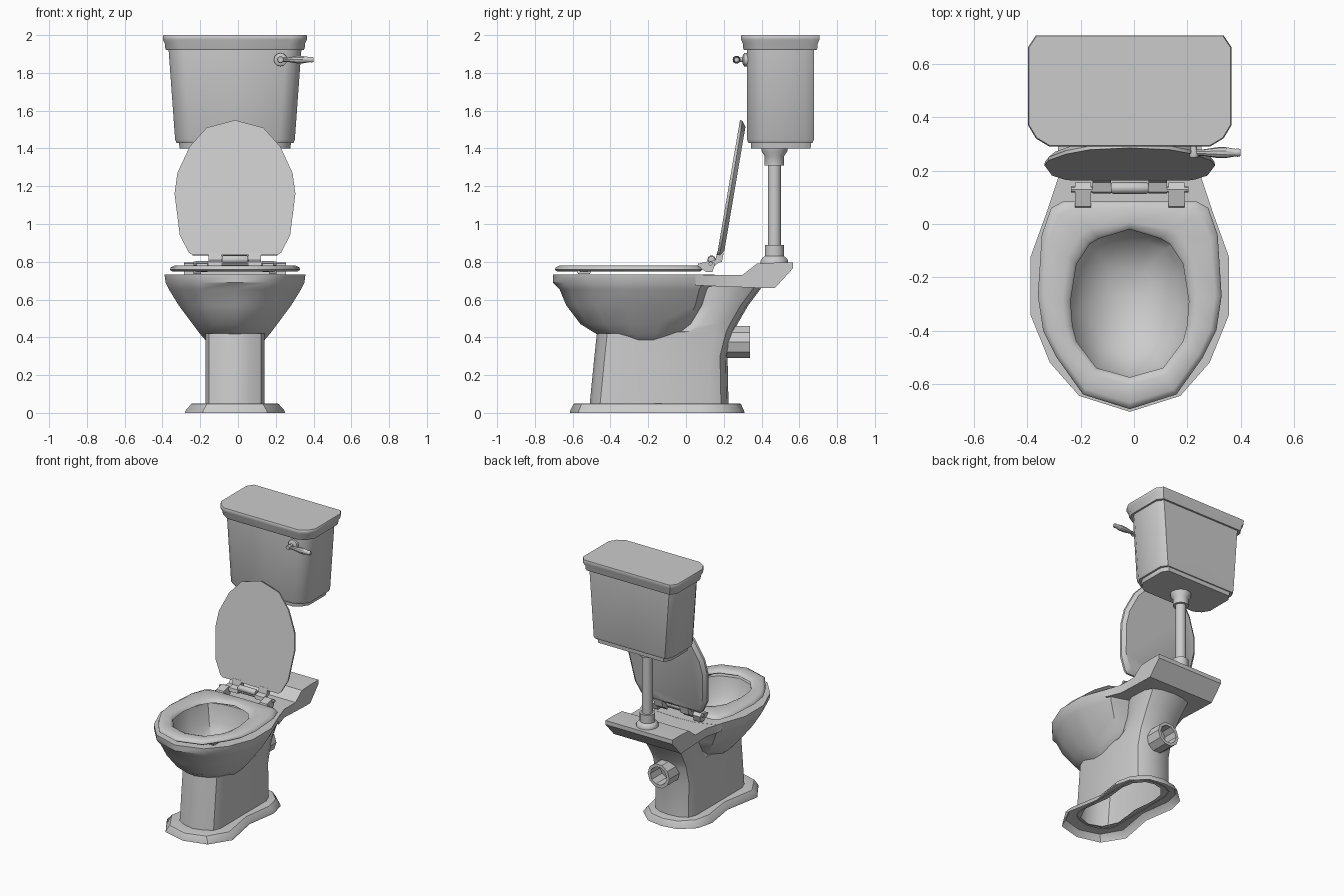
import bpy, bmesh, math
from mathutils import Vector

if "Cube" in bpy.data.objects:
    bpy.data.objects.remove(bpy.data.objects["Cube"])

CX = -0.016  # symmetry plane of the fixture


def finish(name, bm, angle=35):
    bmesh.ops.remove_doubles(bm, verts=bm.verts, dist=1e-5)
    bmesh.ops.recalc_face_normals(bm, faces=bm.faces)
    me = bpy.data.meshes.new(name)
    bm.to_mesh(me)
    bm.free()
    for p in me.polygons:
        p.use_smooth = True
    me.set_sharp_from_angle(angle=math.radians(angle))
    ob = bpy.data.objects.new(name, me)
    bpy.context.collection.objects.link(ob)
    return ob


def loft(name, rings, cap0=False, cap1=False, closed=False, angle=35):
    bm = bmesh.new()
    vs = [[bm.verts.new(p) for p in r] for r in rings]
    n = len(rings[0])
    for a, b in zip(vs, vs[1:] + (vs[:1] if closed else [])):
        for i in range(n):
            j = (i + 1) % n
            bm.faces.new((a[i], a[j], b[j], b[i]))
    if cap0:
        bm.faces.new(vs[0])
    if cap1:
        bm.faces.new(vs[-1])
    return finish(name, bm, angle)


def mirror(half):
    """Half outline (first and last on the centre line) to a full ring."""
    return list(half) + [(-x, y) for x, y in reversed(half[1:-1])]


def flat(half, z, sx=1, sy=1, cy=0, dy=0):
    return [Vector((CX + x * sx, cy + (y - cy) * sy + dy, z)) for x, y in mirror(half)]


def lathe(name, prof, origin, axis='Z', seg=12, closed=False):
    rings = []
    for r, h in prof:
        ring = []
        for k in range(seg):
            a = 2 * math.pi * k / seg
            u, v = r * math.cos(a), r * math.sin(a)
            p = {'X': (h, u, v), 'Y': (u, h, v), 'Z': (u, v, h)}[axis]
            ring.append(Vector(origin) + Vector(p))
        rings.append(ring)
    return loft(name, rings, not closed, not closed, closed)


def strip(name, prof, x0, x1):
    """Side profile (y, z) extruded across x."""
    return loft(name, [[Vector((x, y, z)) for y, z in prof] for x in (x0, x1)], True, True)


# Bowl: outer shell, rim and hollow inside
rim = [(0, -.705), (.19, -.645), (.30, -.52), (.373, -.34), (.373, -.125),
       (.295, .09), (.15, .14), (0, .15)]
levels = [(.37, .38, .20, 0), (.39, .43, .40, 0), (.42, .50, .55, 0), (.47, .60, .71, 0),
          (.57, .80, .86, 0), (.655, .94, .93, 0), (.69, .985, 1, 0), (.732, 1, 1, 0),
          (.732, .68, .70, -.04), (.60, .61, .65, -.04), (.51, .45, .50, -.04), (.445, .2, .2, -.04)]
loft("bowl", [flat(rim, z, sx, sy, -.2, dy) for z, sx, sy, dy in levels], True, True, angle=40)

# Rear shelf carrying the flush pipe
shelf = [(.05, .31, .731, .675), (.17, .27, .731, .67), (.30, .27, .731, .665),
         (.375, .27, .79, .662), (.47, .27, .795, .66), (.566, .27, .795, .765)]
loft("rear_shelf", [[Vector((CX + s * w, y, z)) for s, z in ((-1, b), (1, b), (1, t), (-1, t))]
                    for y, w, t, b in shelf], True, True)


# Pedestal column with rounded ends, sweeping back under the shelf
def column(z, yf, yb, w=.157):
    return flat([(0, yf), (.5 * w, yf + .02), (.87 * w, yf + .055), (w, yf + .11),
                 (w, yb - .10), (.85 * w, yb - .04), (.5 * w, yb - .01), (0, yb)], z)


loft("pedestal", [column(.045, -.51, .225), column(.3, -.485, .22), column(.42, -.472, .25),
                  column(.43, -.10, .253), column(.47, -.03, .272), column(.57, .03, .33, .165),
                  column(.67, .06, .405, .18)])

# Plinth, open underneath
foot = [(0, -.615), (.17, -.57), (.265, -.42), (.215, -.15), (.25, .08), (.22, .2), (.12, .29), (0, .31)]
loft("plinth", [flat(foot, z, sx, sy, -.15) for z, sx, sy in
                ((0, 1, 1), (.012, .99, .995), (.048, .87, .957), (.05, .84, .94), (.05, .55, .75))])

# Waste outlet
lathe("waste_outlet", [(.088, .16), (.088, .34), (.066, .34), (.066, .16)],
      (CX, 0, .375), 'Y', 10, closed=True)

# Seat ring
outer = [(0, -.695), (.175, -.64), (.275, -.50), (.325, -.40), (.345, -.27), (.33, -.04),
         (.295, .06), (.25, .085), (0, .085)]
inner = [(0, -.575), (.125, -.54), (.20, -.44), (.215, -.38), (.222, -.29), (.20, -.15),
         (.15, -.075), (.115, -.055), (0, -.02)]
rings = []
for t, z in ((0, .758), (.04, .77), (.2, .78), (.75, .78), (.94, .771), (1, .758), (.9, .749), (.1, .749)):
    rings.append(flat([(a[0] + (b[0] - a[0]) * t, a[1] + (b[1] - a[1]) * t)
                       for a, b in zip(outer, inner)], z))
loft("seat", rings, closed=True, angle=45)
for s, side in ((-1, "left"), (1, "right")):
    x = CX + s * .2
    strip("seat_bumper_" + side, [(-.58, .755), (-.57, .735), (-.51, .735), (-.50, .755)], x - .02, x + .02)

# Raised lid, leaning back
lid = [(0, 1.55), (.15, 1.51), (.24, 1.41), (.305, 1.27), (.32, 1.16), (.292, .94), (.245, .85),
       (.225, .835), (0, .835)]


def lid_ring(scale, off):
    out = []
    for x, z in mirror(lid):
        z = 1.18 + (z - 1.18) * scale
        out.append(Vector((CX + x * scale, .165 + (z - .84) * .17 + off, z - off * .17)))
    return out


loft("lid", [lid_ring(1, 0), lid_ring(.995, .014), lid_ring(.92, .034)], True, True)

# Hinges: rod, barrel, seat straps and lid tabs
lathe("hinge_rod", [(.011, -.22), (.011, .22)], (CX, .13, .79), 'X', 8)
lathe("hinge_barrel", [(.018, -.07), (.022, -.062), (.022, .062), (.018, .07)], (CX, .135, .812), 'X', 10)
for s, side in ((-1, "left"), (1, "right")):
    x = CX + s * .175
    strip("seat_strap_" + side, [(.06, .775), (.11, .745), (.14, .745), (.155, .79), (.13, .805), (.065, .79)],
          x - .03, x + .03)
    x = CX + s * .105
    strip("lid_tab_" + side, [(.115, .775), (.14, .765), (.165, .79), (.19, .80), (.20, .85),
                              (.165, .85), (.155, .81), (.12, .80)], x - .034, x + .034)

# Flush pipe with collars
lathe("flush_pipe", [(.075, .79), (.075, .805), (.066, .82), (.052, .83), (.052, .89), (.036, .89),
                     (.036, 1.31), (.053, 1.31), (.053, 1.36), (.07, 1.385), (.072, 1.405)],
      (CX, .468, 0), 'Z', 14)


# Cistern and its cover
def tank(z, w, yf, yb):
    return flat([(0, yf), (w - .08, yf), (w - .03, yf + .03), (w, yf + .08),
                 (w, yb - .045), (w - .03, yb), (0, yb)], z)


loft("cistern", [tank(1.40, .293, .345, .66), tank(1.43, .297, .343, .662), tank(1.43, .31, .33, .67),
                 tank(1.447, .317, .323, .677), tank(1.93, .352, .323, .677)], True, True)
loft("cistern_cover", [tank(1.92, .364, .308, .69), tank(1.93, .369, .303, .695), tank(1.955, .371, .301, .697),
                       tank(1.975, .381, .292, .706), tank(1.99, .382, .291, .708),
                       tank(2.0, .379, .294, .706)], True, True)

# Flush handle
lathe("handle_plate", [(.022, .30), (.035, .308), (.036, .33)], (.225, 0, 1.87), 'Y', 12)
lathe("handle_stem", [(.015, .25), (.018, .258), (.012, .28), (.012, .32)], (.225, 0, 1.87), 'Y', 10)
lathe("handle_lever", [(.01, .21), (.012, .235), (.012, .26), (.02, .31), (.021, .34), (.014, .382),
                       (.016, .388), (.013, .40)], (0, .268, 1.87), 'X', 10)
